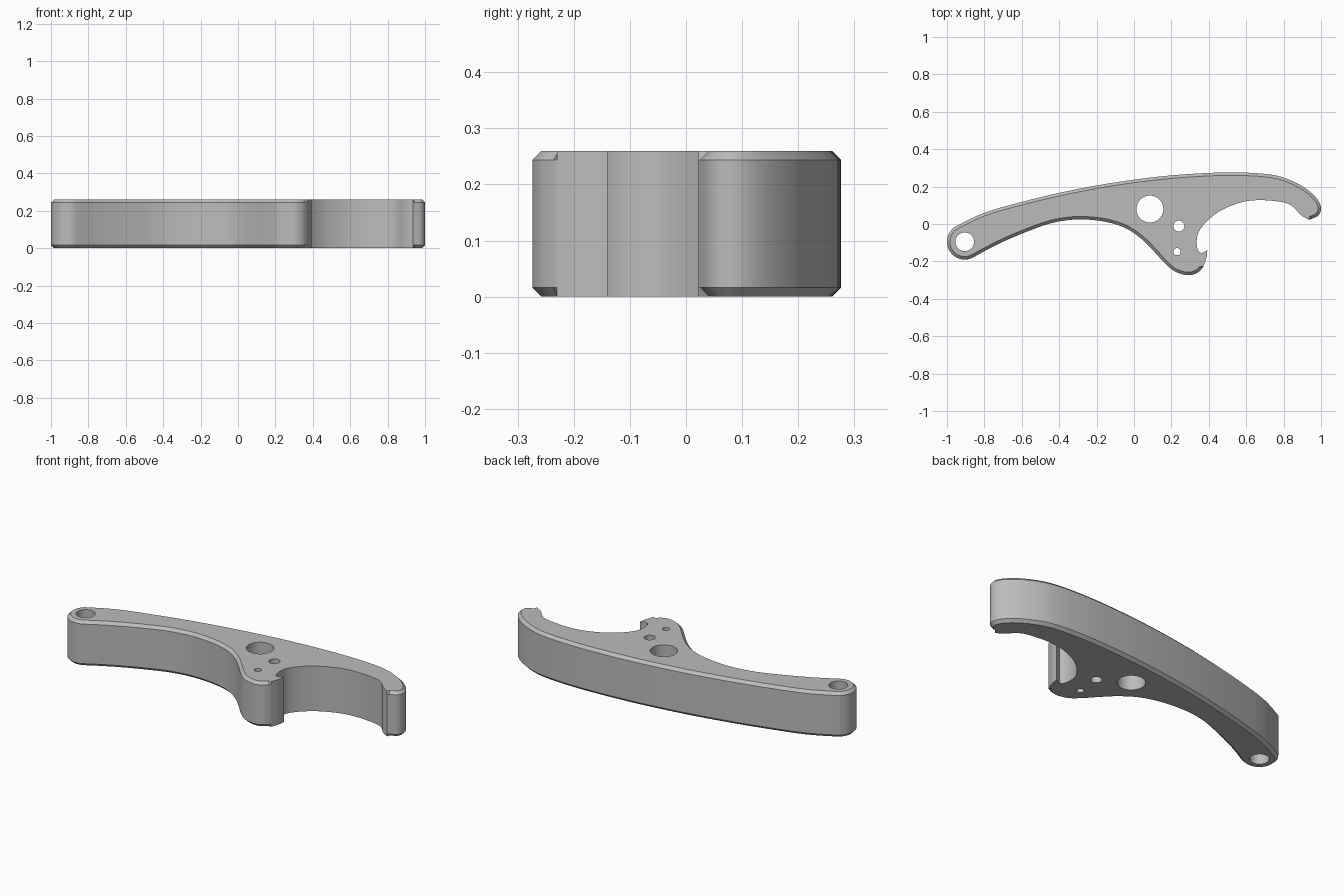
import bpy, bmesh, math
from mathutils import Vector

HEIGHT = 0.26
CHAMFER = 0.016
STEPS = 5

cube = bpy.data.objects.get("Cube")
if cube:
    bpy.data.objects.remove(cube, do_unlink=True)


def smooth_path(points):
    """Curve through the points, leaving out the last one."""
    pts = [Vector(p) for p in points]
    pts = [2 * pts[0] - pts[1]] + pts + [2 * pts[-1] - pts[-2]]
    path = []
    for a, b, c, d in zip(pts, pts[1:], pts[2:], pts[3:]):
        for i in range(STEPS):
            t = i / STEPS
            path.append(0.5 * (2 * b + (c - a) * t + (2 * a - 5 * b + 4 * c - d) * t ** 2
                               + (3 * b - a - 3 * c + d) * t ** 3))
    return path


def arc(center, radius, start, end, count):
    angles = [math.radians(start + (end - start) * i / count) for i in range(count + 1)]
    return [(center[0] + radius * math.cos(a), center[1] + radius * math.sin(a)) for a in angles]


# Outline sections, running clockwise seen from above
pivot = (-0.905, -0.095)
underside = [(0.37, -0.23), (0.34, -0.26), (0.29, -0.274), (0.22, -0.255), (0.165, -0.21),
             (0.11, -0.15), (0.04, -0.08), (-0.05, -0.02), (-0.17, 0.015), (-0.31, 0.024),
             (-0.44, 0.005), (-0.57, -0.04), (-0.7, -0.095), (-0.79, -0.14)]
back = [(-0.8, 0.06), (-0.6, 0.118), (-0.4, 0.166), (-0.2, 0.206), (0, 0.237), (0.2, 0.26),
        (0.4, 0.273), (0.55, 0.276), (0.7, 0.268), (0.8, 0.248), (0.9, 0.202), (0.97, 0.145),
        (1, 0.09), (0.985, 0.045), (0.935, 0.022)]
mouth = [(0.935, 0.022), (0.89, 0.05), (0.855, 0.088), (0.81, 0.113), (0.73, 0.125),
         (0.65, 0.127), (0.57, 0.115), (0.47, 0.075), (0.395, 0.02), (0.347, -0.04),
         (0.335, -0.095), (0.342, -0.14), (0.36, -0.157)]
tooth = [(0.36, -0.157), (0.392, -0.14)]
tooth_front = [(0.392, -0.14), (0.387, -0.18), (0.37, -0.23)]

rim = smooth_path(underside + arc(pivot, 0.095, -59, -243, 9) + back)
plain = smooth_path(mouth) + smooth_path(tooth) + smooth_path(tooth_front)
outline = rim + plain
count = len(outline)

# Rings move inward only along the chamfered rim
inner = []
for i, p in enumerate(outline):
    along = (outline[(i + 1) % count] - outline[i - 1]).normalized()
    inward = Vector((along.y, -along.x))
    inner.append(p + inward * (CHAMFER if 0 < i < len(rim) else 0))

# Lever body
bm = bmesh.new()
levels = [(inner, 0), (outline, CHAMFER), (outline, HEIGHT - CHAMFER), (inner, HEIGHT)]
rings = [[bm.verts.new((p.x, p.y, z)) for p in ring] for ring, z in levels]
for low, high in zip(rings, rings[1:]):
    for i in range(count):
        j = (i + 1) % count
        bm.faces.new((low[i], low[j], high[j], high[i]))
bm.faces.new(rings[0])
bm.faces.new(rings[-1])
bmesh.ops.recalc_face_normals(bm, faces=bm.faces)
mesh = bpy.data.meshes.new("lever_body")
bm.to_mesh(mesh)
bm.free()
lever = bpy.data.objects.new("lever_body", mesh)
bpy.context.collection.objects.link(lever)

metal = bpy.data.materials.new("grey_metal")
metal.use_nodes = True
grey = (0.5, 0.5, 0.5, 1)
metal.diffuse_color = grey
metal.node_tree.nodes["Principled BSDF"].inputs["Base Color"].default_value = grey
mesh.materials.append(metal)

# Through holes: pivot, large centre hole, two pin holes
holes = {"pivot_hole": (pivot, 0.05), "centre_hole": ((0.085, 0.08), 0.072),
         "upper_pin_hole": ((0.24, -0.011), 0.029), "lower_pin_hole": ((0.23, -0.148), 0.019)}
for name, ((x, y), radius) in holes.items():
    bpy.ops.mesh.primitive_cylinder_add(vertices=48, radius=radius, depth=1, location=(x, y, 0))
    cutter = bpy.context.object
    cutter.name = name + "_cutter"
    cutter.hide_render = True
    cutter.data.materials.append(metal)
    cut = lever.modifiers.new(name, "BOOLEAN")
    cut.operation = "DIFFERENCE"
    cut.solver = "EXACT"
    cut.object = cutter
    bpy.context.view_layer.objects.active = lever
    bpy.ops.object.modifier_apply(modifier=name)
    bpy.data.objects.remove(cutter, do_unlink=True)

bpy.ops.object.select_all(action="DESELECT")
lever.select_set(True)
bpy.context.view_layer.objects.active = lever
bpy.ops.object.shade_smooth_by_angle(angle=math.radians(30))
